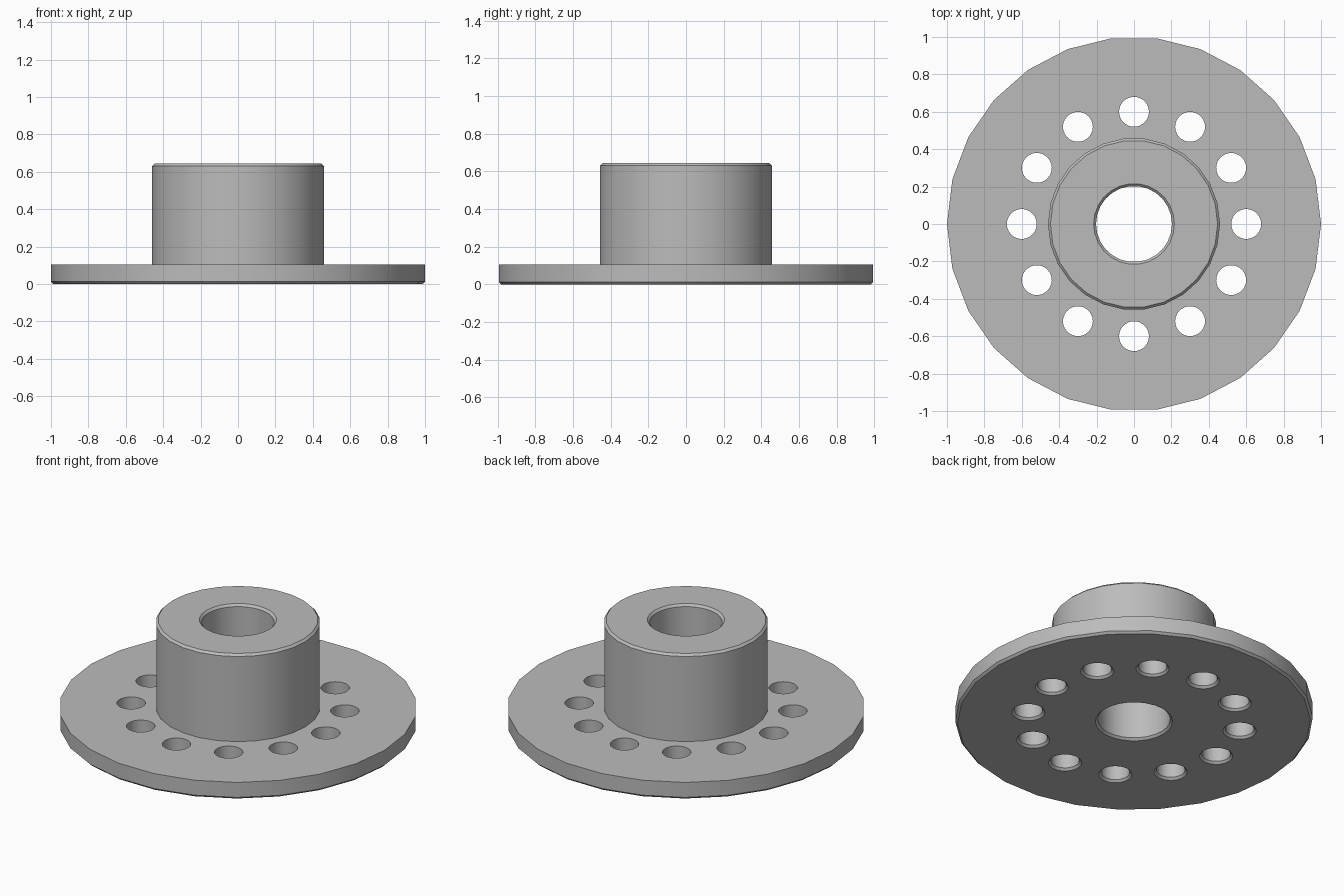
import bpy, bmesh, math

SIDES = 26
CH = 0.013            # chamfer size
FLANGE_R, FLANGE_TOP = 1.0, 0.105
HUB_R, HUB_TOP, BORE_R = 0.46, 0.643, 0.203
HOLE_R, HOLE_CIRCLE, HOLES = 0.08, 0.6, 12

cube = bpy.data.objects.get("Cube")
if cube:
    bpy.data.objects.remove(cube, do_unlink=True)

steel = bpy.data.materials.new("grey_steel")
steel.use_nodes = True
grey = (0.5, 0.5, 0.5, 1)
steel.diffuse_color = grey
steel.node_tree.nodes["Principled BSDF"].inputs["Base Color"].default_value = grey


def lathe(bm, profile, centre=(0, 0), closed=False):
    """Turn an (r, z) profile around a vertical axis; open profiles get capped ends."""
    rings = []
    for r, z in profile:
        rings.append([bm.verts.new((centre[0] + r * math.cos(math.tau * i / SIDES),
                                    centre[1] + r * math.sin(math.tau * i / SIDES), z))
                      for i in range(SIDES)])
    pairs = list(zip(rings, rings[1:]))
    if closed:
        pairs.append((rings[-1], rings[0]))
    else:
        bm.faces.new(rings[0][::-1])
        bm.faces.new(rings[-1])
    for a, b in pairs:
        for i in range(SIDES):
            j = (i + 1) % SIDES
            bm.faces.new((a[i], a[j], b[j], b[i]))


def make_object(name, bm):
    bmesh.ops.recalc_face_normals(bm, faces=bm.faces)
    mesh = bpy.data.meshes.new(name)
    bm.to_mesh(mesh)
    bm.free()
    mesh.materials.append(steel)
    obj = bpy.data.objects.new(name, mesh)
    bpy.context.collection.objects.link(obj)
    return obj


# Flange and hub turned as one body with a chamfered bore
bm = bmesh.new()
lathe(bm, [(BORE_R + CH, 0), (FLANGE_R - CH, 0), (FLANGE_R, CH), (FLANGE_R, FLANGE_TOP),
           (HUB_R, FLANGE_TOP), (HUB_R, HUB_TOP - CH), (HUB_R - CH, HUB_TOP),
           (BORE_R + CH, HUB_TOP), (BORE_R, HUB_TOP - CH), (BORE_R, CH)], closed=True)
body = make_object("flanged_hub", bm)

# Bolt hole cutters, flared at the underside
bm = bmesh.new()
for k in range(HOLES):
    a = math.tau * k / HOLES
    lathe(bm, [(HOLE_R + 2 * CH, -CH), (HOLE_R, CH), (HOLE_R, FLANGE_TOP + 0.1)],
          (HOLE_CIRCLE * math.cos(a), HOLE_CIRCLE * math.sin(a)))
cutter = make_object("bolt_hole_cutters", bm)

cut = body.modifiers.new("bolt_holes", "BOOLEAN")
cut.operation = "DIFFERENCE"
cut.solver = "EXACT"
cut.object = cutter
bpy.ops.object.select_all(action="DESELECT")
body.select_set(True)
bpy.context.view_layer.objects.active = body
bpy.ops.object.modifier_apply(modifier=cut.name)
bpy.data.objects.remove(cutter, do_unlink=True)

# Smooth turned walls, crisp chamfers
bpy.ops.object.shade_smooth_by_angle(angle=math.radians(30))
